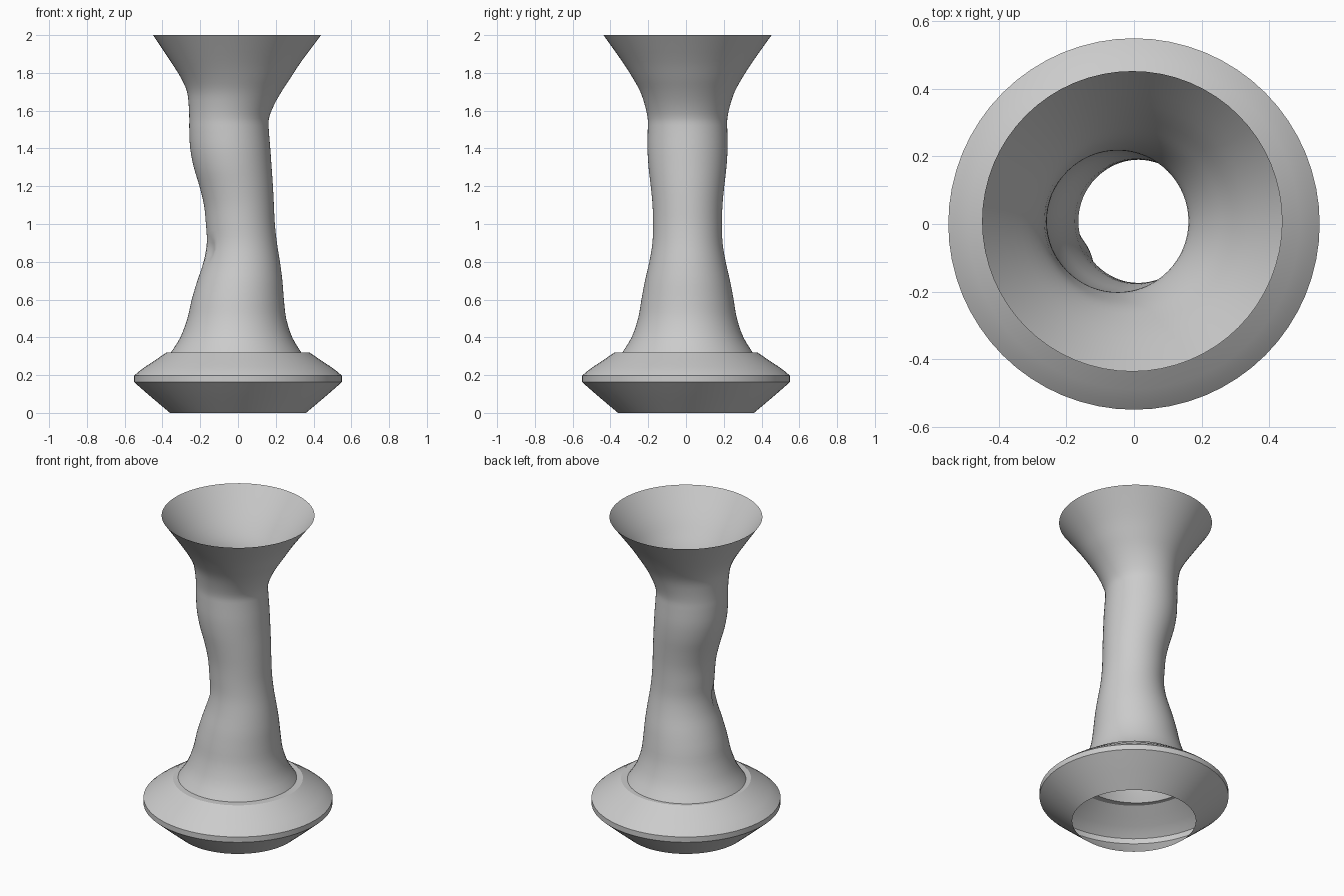
import bpy, bmesh, math

if "Cube" in bpy.data.objects:
    bpy.data.objects.remove(bpy.data.objects["Cube"])

SEG = 64
CY = 0.008


def loft(name, rings, angle):
    """Open shell through circles given as (z, cx, cy, r)."""
    bm = bmesh.new()
    loops = []
    for z, cx, cy, r in rings:
        loops.append([bm.verts.new((cx + r * math.cos(math.tau * i / SEG),
                                    cy + r * math.sin(math.tau * i / SEG), z))
                      for i in range(SEG)])
    for a, b in zip(loops, loops[1:]):
        for i in range(SEG):
            j = (i + 1) % SEG
            bm.faces.new((a[i], a[j], b[j], b[i]))
    me = bpy.data.meshes.new(name)
    bm.to_mesh(me)
    bm.free()
    ob = bpy.data.objects.new(name, me)
    bpy.context.collection.objects.link(ob)
    bpy.ops.object.select_all(action='DESELECT')
    ob.select_set(True)
    bpy.context.view_layer.objects.active = ob
    bpy.ops.object.shade_smooth_by_angle(angle=math.radians(angle))
    return ob


def smooth(rings, steps=3):
    """Catmull-Rom refinement of a ring list."""
    out = []
    for i in range(len(rings) - 1):
        p0, p1 = rings[max(i - 1, 0)], rings[i]
        p2, p3 = rings[i + 1], rings[min(i + 2, len(rings) - 1)]
        for k in range(steps):
            t = k / steps
            out.append(tuple(0.5 * (2 * b + (c - a) * t + (2 * a - 5 * b + 4 * c - d) * t * t
                                    + (3 * b - a - 3 * c + d) * t ** 3)
                             for a, b, c, d in zip(p0, p1, p2, p3)))
    return out + [rings[-1]]


# Wavy neck: (z, left edge, right edge) of the front outline
outline = [(0.32, -0.355, 0.335), (0.40, -0.305, 0.287), (0.50, -0.268, 0.255),
           (0.60, -0.245, 0.243), (0.70, -0.215, 0.235), (0.80, -0.182, 0.222),
           (0.90, -0.165, 0.206), (1.00, -0.170, 0.195), (1.10, -0.180, 0.190),
           (1.20, -0.204, 0.185), (1.30, -0.234, 0.178), (1.40, -0.253, 0.171),
           (1.50, -0.258, 0.163), (1.56, -0.258, 0.164), (1.63, -0.261, 0.191),
           (1.70, -0.270, 0.230), (1.77, -0.300, 0.276), (1.86, -0.356, 0.335),
           (2.00, -0.450, 0.440)]
neck_rings = smooth([(z, (a + b) / 2, CY, (b - a) / 2) for z, a, b in outline])
neck = loft("vase_neck", neck_rings, 40)

# Small dent on the front left of the waist
for v in neck.data.vertices:
    d = math.hypot((v.co.z - 0.86) / 0.07, (v.co.y + 0.075) / 0.045)
    if d < 1 and v.co.x < 0:
        v.co.x += 0.016 * (1 - d * d)

# Hollow saucer-shaped base, open below, closing on the neck
base = [(0.0, 0, 0, 0.36), (0.08, 0, 0, 0.455), (0.125, 0, 0, 0.507),
        (0.163, 0, 0, 0.55), (0.197, 0, 0, 0.55), (0.22, 0, 0, 0.524),
        (0.245, 0, 0, 0.49), (0.28, 0, 0, 0.437), (0.32, 0, 0, 0.378),
        neck_rings[0]]
loft("vase_base", base, 25)
